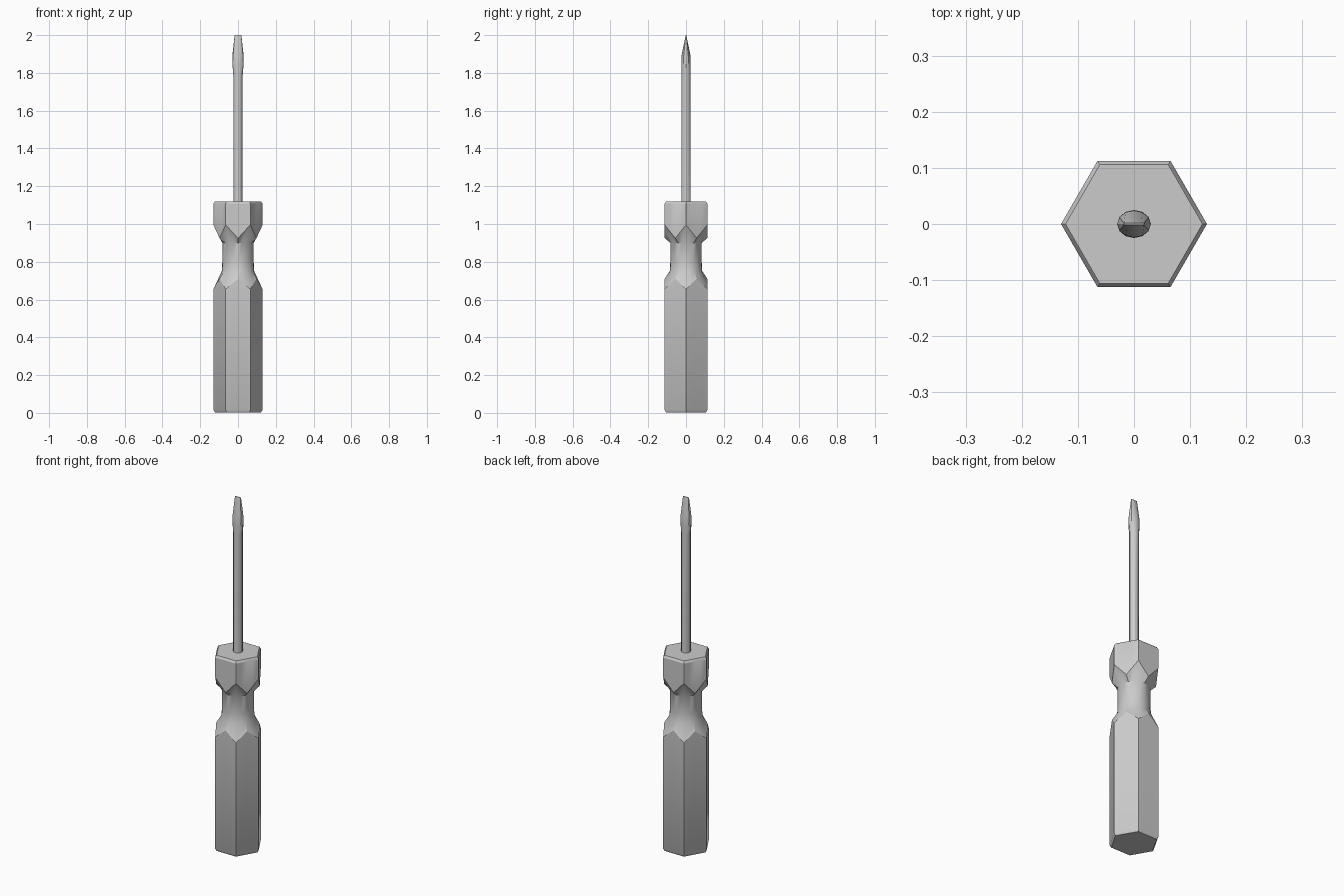
import bpy, bmesh
from math import sin, cos, pi, radians

if "Cube" in bpy.data.objects:
    bpy.data.objects.remove(bpy.data.objects["Cube"])

N = 24  # points per ring; every 4th one is a hexagon corner


def loft(name, rings):
    """Skin a stack of closed rings and cap both ends."""
    bm = bmesh.new()
    loops = [[bm.verts.new(p) for p in ring] for ring in rings]
    for a, b in zip(loops, loops[1:]):
        n = len(a)
        for i in range(n):
            j = (i + 1) % n
            bm.faces.new((a[i], a[j], b[j], b[i]))
    bm.faces.new(loops[0][::-1])
    bm.faces.new(loops[-1])
    bmesh.ops.recalc_face_normals(bm, faces=bm.faces)
    mesh = bpy.data.meshes.new(name)
    bm.to_mesh(mesh)
    bm.free()
    obj = bpy.data.objects.new(name, mesh)
    bpy.context.collection.objects.link(obj)
    bpy.ops.object.select_all(action='DESELECT')
    obj.select_set(True)
    bpy.context.view_layer.objects.active = obj
    bpy.ops.object.shade_smooth_by_angle(angle=radians(30))
    return obj


def hex_ring(r, z_corner, z_mid):
    """Hexagon whose height zigzags between corners and face middles."""
    ring = []
    for i in range(N):
        k, t = i // 4, (i % 4) / 4
        a, b = k * pi / 3, (k + 1) * pi / 3
        f = 1 - abs(2 * t - 1)
        ring.append((r * (cos(a) * (1 - t) + cos(b) * t),
                     r * (sin(a) * (1 - t) + sin(b) * t),
                     z_corner + (z_mid - z_corner) * f))
    return ring


def oval_ring(rx, ry, z, n=N):
    return [(rx * cos(2 * pi * i / n), ry * sin(2 * pi * i / n), z) for i in range(n)]


# Handle: hexagonal grip, round waist, hexagonal collar
loft("handle", [
    hex_ring(0.122, 0.003, 0.003),
    hex_ring(0.130, 0.016, 0.016),
    hex_ring(0.130, 0.655, 0.71),
    oval_ring(0.086, 0.086, 0.75),
    oval_ring(0.083, 0.083, 0.80),
    oval_ring(0.083, 0.083, 0.90),
    hex_ring(0.130, 0.995, 0.925),
    hex_ring(0.130, 1.108, 1.108),
    hex_ring(0.122, 1.12, 1.12),
])

# Shaft: round rod flaring slightly, then ground to a flat blade
tip = [(0.018 * max(-1, min(1, 1.45 * cos(2 * pi * i / 12))),
        0.0015 * (1 if sin(2 * pi * i / 12) > 0.01 else -1 if sin(2 * pi * i / 12) < -0.01 else 0),
        2.0) for i in range(12)]
loft("shaft", [
    oval_ring(0.025, 0.025, 1.10, 12),
    oval_ring(0.025, 0.025, 1.79, 12),
    oval_ring(0.030, 0.025, 1.85, 12),
    oval_ring(0.030, 0.024, 1.89, 12),
    tip,
])
